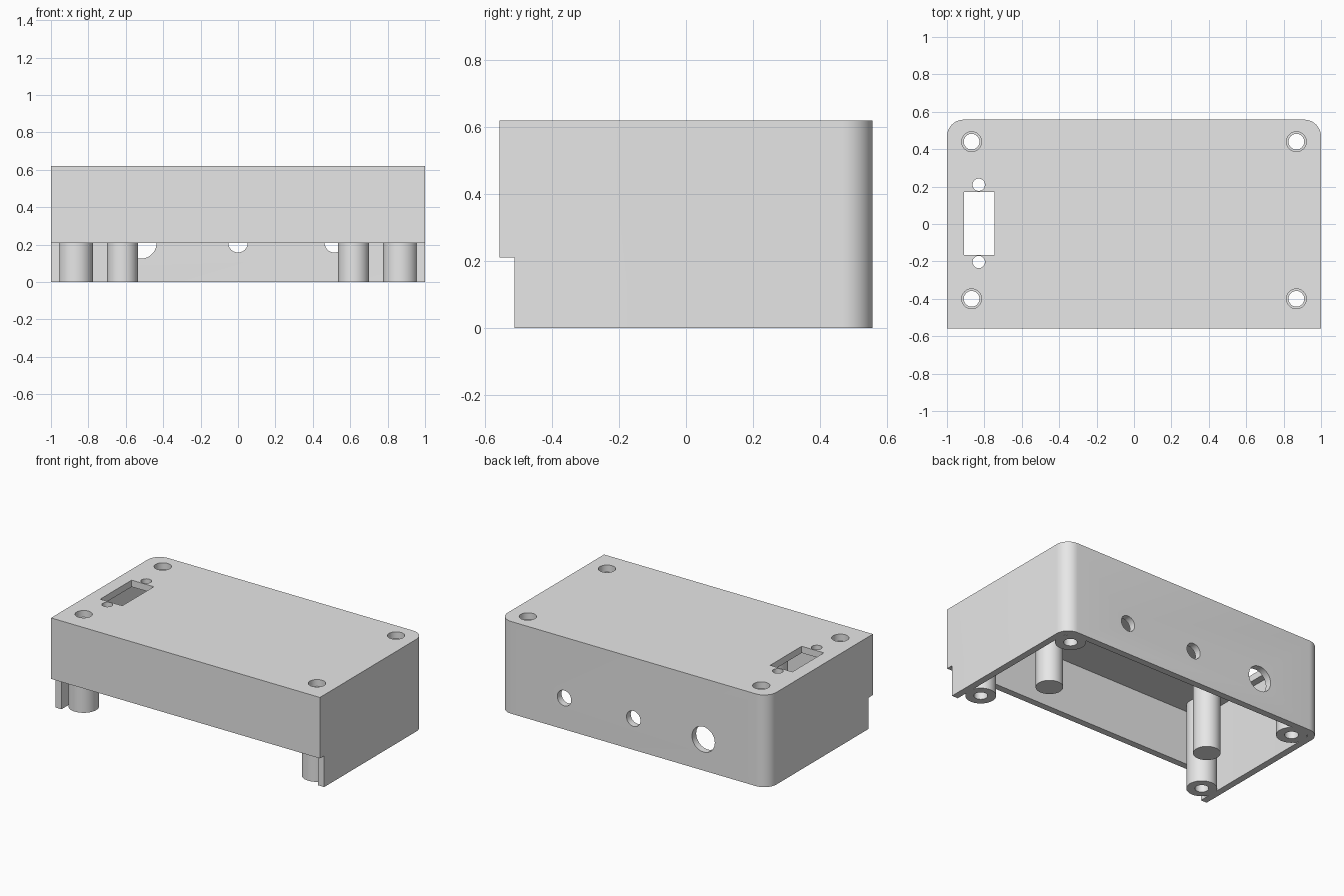
import bpy, bmesh
from math import sin, cos, pi, radians

cube = bpy.data.objects.get("Cube")
if cube:
    bpy.data.objects.remove(cube)

HALF_X, HALF_Y, HEIGHT = 1.0, 0.558, 0.62
WALL, CORNER = 0.045, 0.09
LID_UNDER = HEIGHT - WALL

grey = bpy.data.materials.new("plain grey")
grey.use_nodes = True
colour = (0.8, 0.8, 0.8, 1)
grey.diffuse_color = colour
grey.node_tree.nodes["Principled BSDF"].inputs["Base Color"].default_value = colour


def prism(name, outline, z0, z1):
    """Extrude a closed xy outline from z0 to z1."""
    bm = bmesh.new()
    face = bm.faces.new([bm.verts.new((x, y, z0)) for x, y in outline])
    top = bmesh.ops.extrude_face_region(bm, geom=[face])["geom"]
    moved = [v for v in top if isinstance(v, bmesh.types.BMVert)]
    bmesh.ops.translate(bm, verts=moved, vec=(0, 0, z1 - z0))
    bmesh.ops.recalc_face_normals(bm, faces=bm.faces)
    mesh = bpy.data.meshes.new(name)
    bm.to_mesh(mesh)
    bm.free()
    mesh.materials.append(grey)
    obj = bpy.data.objects.new(name, mesh)
    bpy.context.collection.objects.link(obj)
    return obj


def circle(x, y, r, n=40):
    return [(x + r * cos(2 * pi * i / n), y + r * sin(2 * pi * i / n)) for i in range(n)]


def rect(x0, x1, y0, y1):
    return [(x0, y0), (x1, y0), (x1, y1), (x0, y1)]


def case_outline(inset, n=10):
    """Rectangle with the two back corners rounded."""
    hx, hy, r = HALF_X - inset, HALF_Y - inset, CORNER - inset
    arc = [(hx - r + r * cos(pi / 2 * i / n), hy - r + r * sin(pi / 2 * i / n))
           for i in range(n + 1)]
    return [(-hx, -hy), (hx, -hy)] + arc + [(-x, y) for x, y in reversed(arc)]


def activate(obj):
    bpy.ops.object.select_all(action='DESELECT')
    obj.select_set(True)
    bpy.context.view_layer.objects.active = obj


def cut(target, cutter):
    """Subtract the cutter from the target and delete it."""
    cutter.hide_render = True
    mod = target.modifiers.new("cut", 'BOOLEAN')
    mod.operation, mod.solver, mod.object = 'DIFFERENCE', 'EXACT', cutter
    activate(target)
    bpy.ops.object.modifier_apply(modifier=mod.name)
    bpy.data.objects.remove(cutter)


def smooth(obj):
    activate(obj)
    bpy.ops.object.shade_smooth_by_angle(angle=radians(30))


# Hollow case, open underneath, with a shortened front wall
case = prism("case", case_outline(0), 0, HEIGHT)
cut(case, prism("cavity_cutter", case_outline(WALL), -0.1, LID_UNDER))
cut(case, prism("front_cutter", rect(-1.1, 1.1, -0.7, WALL - HALF_Y + 0.001), -0.1, 0.21))

# Socket window and its two screw holes in the lid
cut(case, prism("window_cutter", rect(-0.91, -0.745, -0.165, 0.17), 0.5, 0.7))
for y in (0.21, -0.203):
    cut(case, prism("socket_screw_cutter", circle(-0.83, y, 0.033), 0.5, 0.7))

# Round ports in the back wall
for x, r in ((-0.52, 0.085), (0, 0.052), (0.515, 0.052)):
    port = prism("port_cutter", circle(0, 0, r), -0.1, 0.1)
    port.rotation_euler.x = pi / 2
    port.location = (x, HALF_Y, 0.21)
    cut(case, port)

# Corner screw posts with through holes, and two solid support posts
for side, x in (("left", 1), ("right", -1)):
    for end, y in (("back", 0.44), ("front", -0.4)):
        cut(case, prism("screw_cutter", circle(0.868 * x, y, 0.053), 0.5, 0.7))
        post = prism(f"{end}_{side}_screw_post", circle(0.868 * x, y, 0.093), 0, LID_UNDER)
        cut(post, prism("bore_cutter", circle(0.868 * x, y, 0.042), -0.1, 0.7))
        smooth(post)
    smooth(prism(f"{side}_support_post", circle(0.618 * x, -0.055, 0.083), 0, LID_UNDER))

smooth(case)
